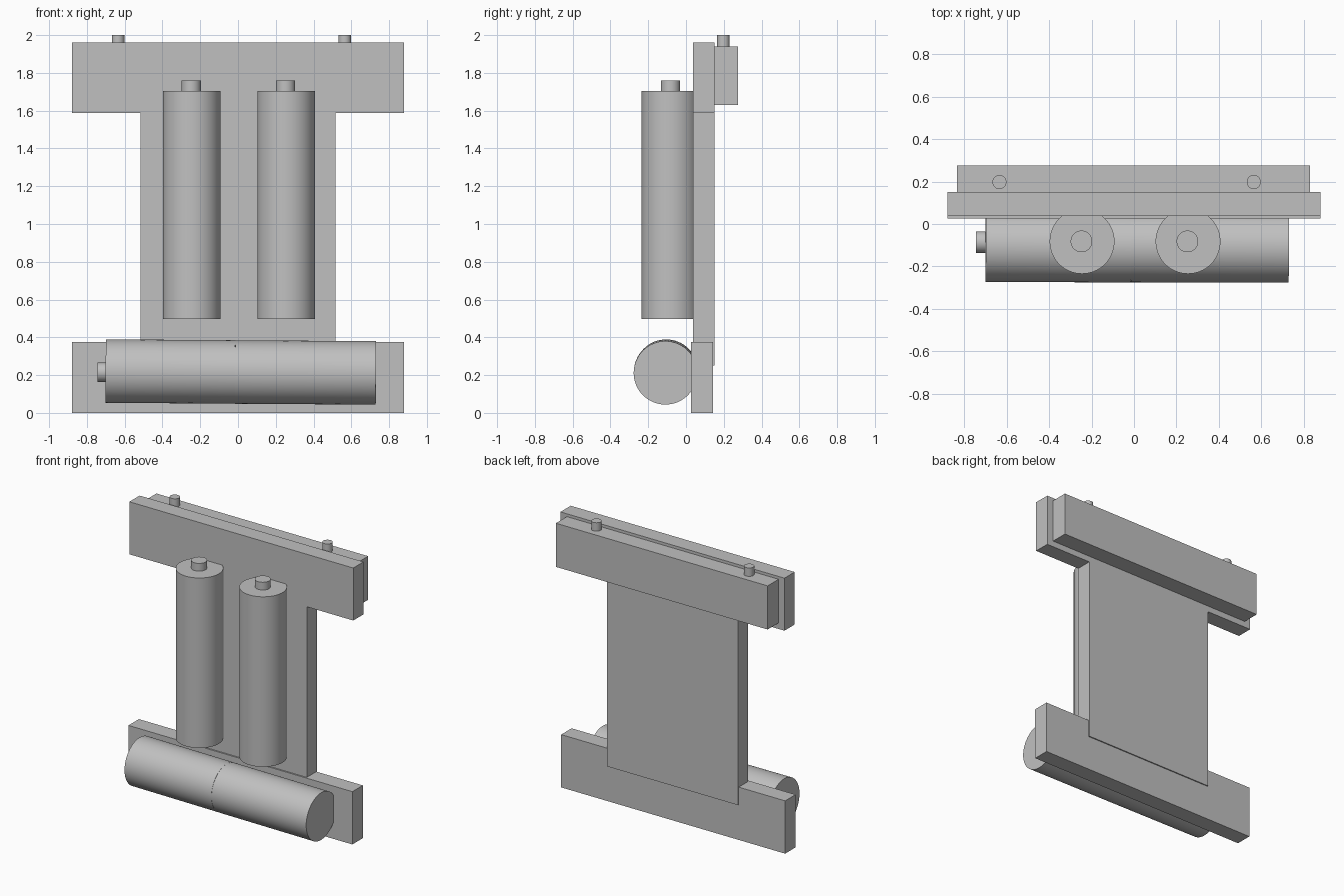
import bpy
import math
from mathutils import Vector

cube = bpy.data.objects.get("Cube")
if cube:
    bpy.data.objects.remove(cube, do_unlink=True)

GREY = (0.53, 0.53, 0.53, 1.0)
grey = bpy.data.materials.new("plain grey")
grey.use_nodes = True
grey.diffuse_color = GREY
grey.node_tree.nodes["Principled BSDF"].inputs["Base Color"].default_value = GREY


def box(name, low, high):
    """Box between two opposite corners."""
    low, high = Vector(low), Vector(high)
    bpy.ops.mesh.primitive_cube_add(size=1, location=(low + high) / 2)
    ob = bpy.context.object
    ob.name = name
    ob.scale = high - low
    bpy.ops.object.transform_apply(location=False, rotation=False, scale=True)
    ob.data.materials.append(grey)


def rod(name, start, end, radius):
    """Smooth-sided cylinder running from start to end."""
    start, end = Vector(start), Vector(end)
    axis = end - start
    bpy.ops.mesh.primitive_cylinder_add(
        vertices=64, radius=radius, depth=axis.length, location=(start + end) / 2,
        rotation=axis.to_track_quat("Z", "Y").to_euler())
    ob = bpy.context.object
    ob.name = name
    bpy.ops.object.shade_smooth_by_angle(angle=math.radians(30))
    ob.data.materials.append(grey)


# Flat frame
box("top_plate", (-0.88, 0.037, 1.587), (0.88, 0.152, 1.96))
box("centre_panel", (-0.515, 0.037, 0.25), (0.515, 0.152, 1.587))
box("bottom_plate", (-0.88, 0.027, 0), (0.88, 0.144, 0.375))
box("rear_bar", (-0.834, 0.152, 1.63), (0.83, 0.275, 1.94))

# Pegs on the rear bar
for side, x in (("right", -0.635), ("left", 0.565)):
    rod(side + "_peg", (x, 0.198, 1.93), (x, 0.198, 2.0), 0.033)

# Upright cells with their terminals
for side, x in (("right", -0.245), ("left", 0.255)):
    rod(side + "_upright_cell", (x, -0.082, 0.497), (x, -0.082, 1.705), 0.153)
    rod(side + "_upright_terminal", (x - 0.003, -0.082, 1.70), (x - 0.003, -0.082, 1.76), 0.051)

# Two cells lying end to end along the base, sloping very slightly
rod("right_lying_cell", (-0.70, -0.105, 0.221), (-0.015, -0.108, 0.217), 0.168)
rod("left_lying_cell", (-0.015, -0.107, 0.216), (0.73, -0.109, 0.212), 0.168)
rod("lying_terminal", (-0.745, -0.086, 0.215), (-0.69, -0.086, 0.215), 0.051)
